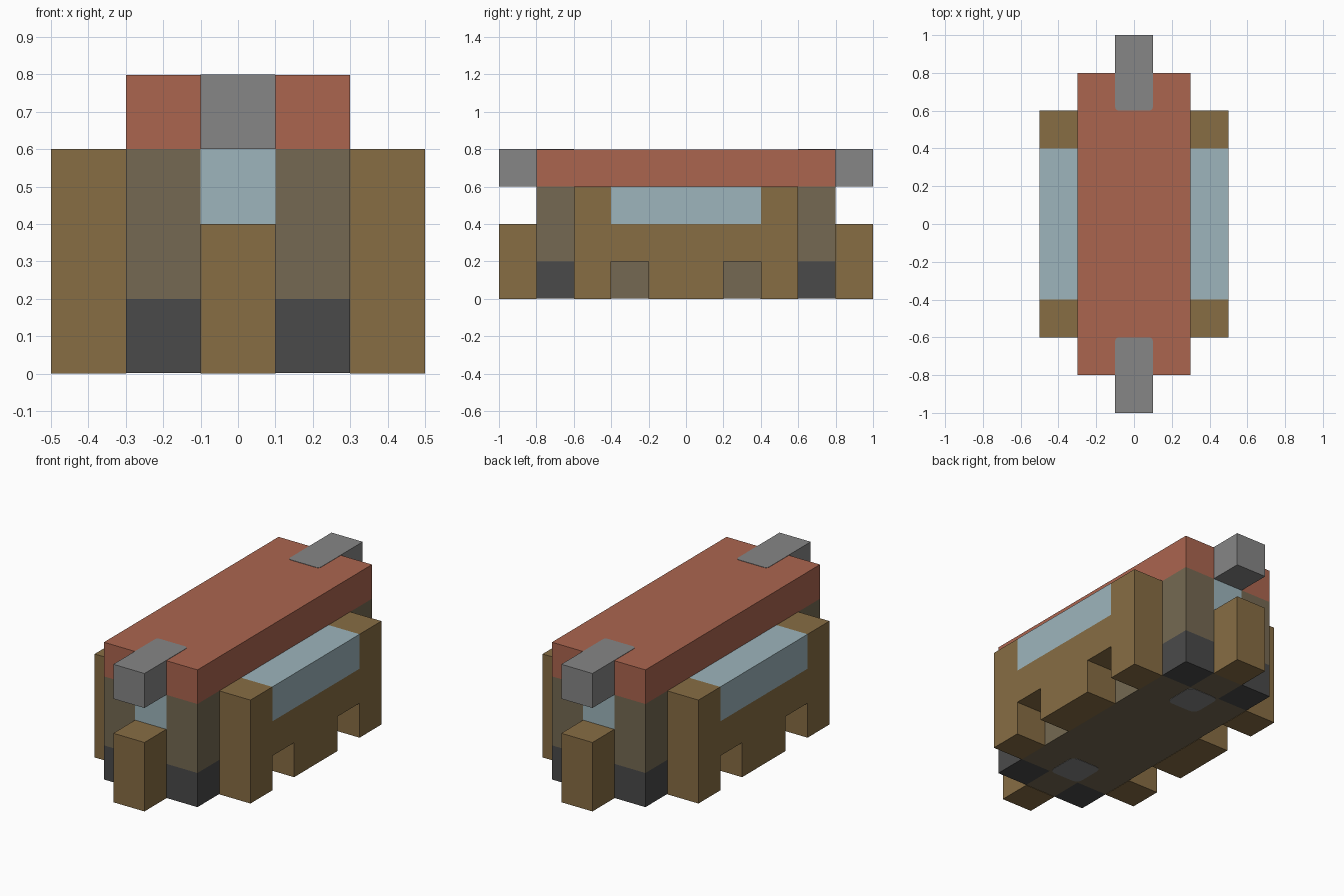
import bpy
import bmesh
from mathutils import Vector

cube = bpy.data.objects.get("Cube")
if cube:
    bpy.data.objects.remove(cube, do_unlink=True)


def material(name, rgb):
    # Convert 8-bit sRGB to linear
    lin = [((c / 255 + 0.055) / 1.055) ** 2.4 for c in rgb] + [1.0]
    m = bpy.data.materials.new(name)
    m.use_nodes = True
    m.diffuse_color = lin
    bsdf = m.node_tree.nodes["Principled BSDF"]
    bsdf.inputs["Base Color"].default_value = lin
    bsdf.inputs["Roughness"].default_value = 0.9
    return m


BROWN = material("brown wood", (135, 109, 68))
RED = material("brick red", (171, 101, 79))
GREY = material("mid grey", (134, 134, 134))
TAUPE = material("taupe", (117, 105, 82))
DARK = material("dark grey", (74, 74, 74))
GLASS = material("pale blue glass", (157, 181, 188))


def add_object(name, bm, mats):
    bmesh.ops.recalc_face_normals(bm, faces=bm.faces)
    mesh = bpy.data.meshes.new(name)
    bm.to_mesh(mesh)
    bm.free()
    for m in mats:
        mesh.materials.append(m)
    ob = bpy.data.objects.new(name, mesh)
    bpy.context.collection.objects.link(ob)
    return ob


def box_mesh(lo, hi):
    bm = bmesh.new()
    bmesh.ops.create_cube(bm, size=1)
    lo, hi = Vector(lo), Vector(hi)
    for v in bm.verts:
        v.co = (lo + hi) / 2 + v.co * (hi - lo)
    return bm


def cut(bm, axis, values):
    normal = Vector((0, 0, 0))
    normal[axis] = 1
    for value in values:
        geom = bm.verts[:] + bm.edges[:] + bm.faces[:]
        bmesh.ops.bisect_plane(bm, geom=geom, plane_co=normal * value, plane_no=normal)


def plate(name, lo, hi, radius, mat):
    # Thin plate with rounded vertical corners
    bm = box_mesh(lo, hi)
    upright = [e for e in bm.edges if abs(e.verts[0].co.z - e.verts[1].co.z) > 1e-4]
    bmesh.ops.bevel(bm, geom=upright, offset=radius, segments=3, affect='EDGES', profile=0.5)
    return add_object(name, bm, [mat])


# Core: dark corner footings and a pale window at each end
SKIN = 0.002
bm = box_mesh((-0.3, -0.8, SKIN), (0.3, 0.8, 0.6))
cut(bm, 0, (-0.1, 0.1))
cut(bm, 1, (-0.6, 0.6))
cut(bm, 2, (0.2, 0.4))
for f in bm.faces:
    c = f.calc_center_median()
    if abs(c.y) > 0.6 and abs(c.x) > 0.1 and c.z < 0.2:
        f.material_index = 1
    elif abs(c.y) > 0.79 and abs(c.x) < 0.1 and c.z > 0.4:
        f.material_index = 2
add_object("core", bm, [TAUPE, DARK, GLASS])

# Roof slab
add_object("roof", box_mesh((-0.3, -0.8, 0.6), (0.3, 0.8, 0.8 - SKIN)), [RED])

# Side wings: notched profile pushed outwards, with a wraparound window
half = [(0.2, 0), (0.2, 0.2), (0.4, 0.2), (0.4, 0), (0.6, 0), (0.6, 0.6)]
profile = half + [(-y, z) for y, z in reversed(half)]
for side, name in ((1, "left_wing"), (-1, "right_wing")):
    bm = bmesh.new()
    face = bm.faces.new([bm.verts.new((0.3 * side, y, z)) for y, z in profile])
    ext = bmesh.ops.extrude_face_region(bm, geom=[face], use_keep_orig=True)
    moved = [g for g in ext["geom"] if isinstance(g, bmesh.types.BMVert)]
    bmesh.ops.translate(bm, verts=moved, vec=(0.2 * side, 0, 0))
    cut(bm, 1, (-0.4, 0.4))
    cut(bm, 2, (0.2, 0.4))
    for f in bm.faces:
        c = f.calc_center_median()
        if abs(c.y) < 0.4 and c.z > 0.41:
            f.material_index = 1
    add_object(name, bm, [BROWN, GLASS])

# End parts: post, overhanging block, and inlays on the roof and underside
for s, end in ((-1, "front"), (1, "back")):
    def span(a, b):
        return sorted((a * s, b * s))

    y0, y1 = span(0.8, 1.0)
    add_object(end + "_post", box_mesh((-0.1, y0, 0), (0.1, y1, 0.4)), [BROWN])
    add_object(end + "_block", box_mesh((-0.1, y0, 0.6), (0.1, y1, 0.8)), [GREY])

    # Roof inlay, rounded only at its inner corners
    y0, y1 = span(0.6, 0.8)
    bm = box_mesh((-0.1, y0, 0.796), (0.1, y1, 0.8))
    inner = [e for e in bm.edges if all(abs(v.co.y) < 0.7 for v in e.verts)
             and abs(e.verts[0].co.z - e.verts[1].co.z) > 1e-4]
    bmesh.ops.bevel(bm, geom=inner, offset=0.02, segments=3, affect='EDGES', profile=0.5)
    add_object(end + "_roof_inlay", bm, [GREY])

    y0, y1 = span(0.4, 0.6)
    plate(end + "_underside_inlay", (-0.1, y0, 0), (0.1, y1, 0.004), 0.035, GREY)
